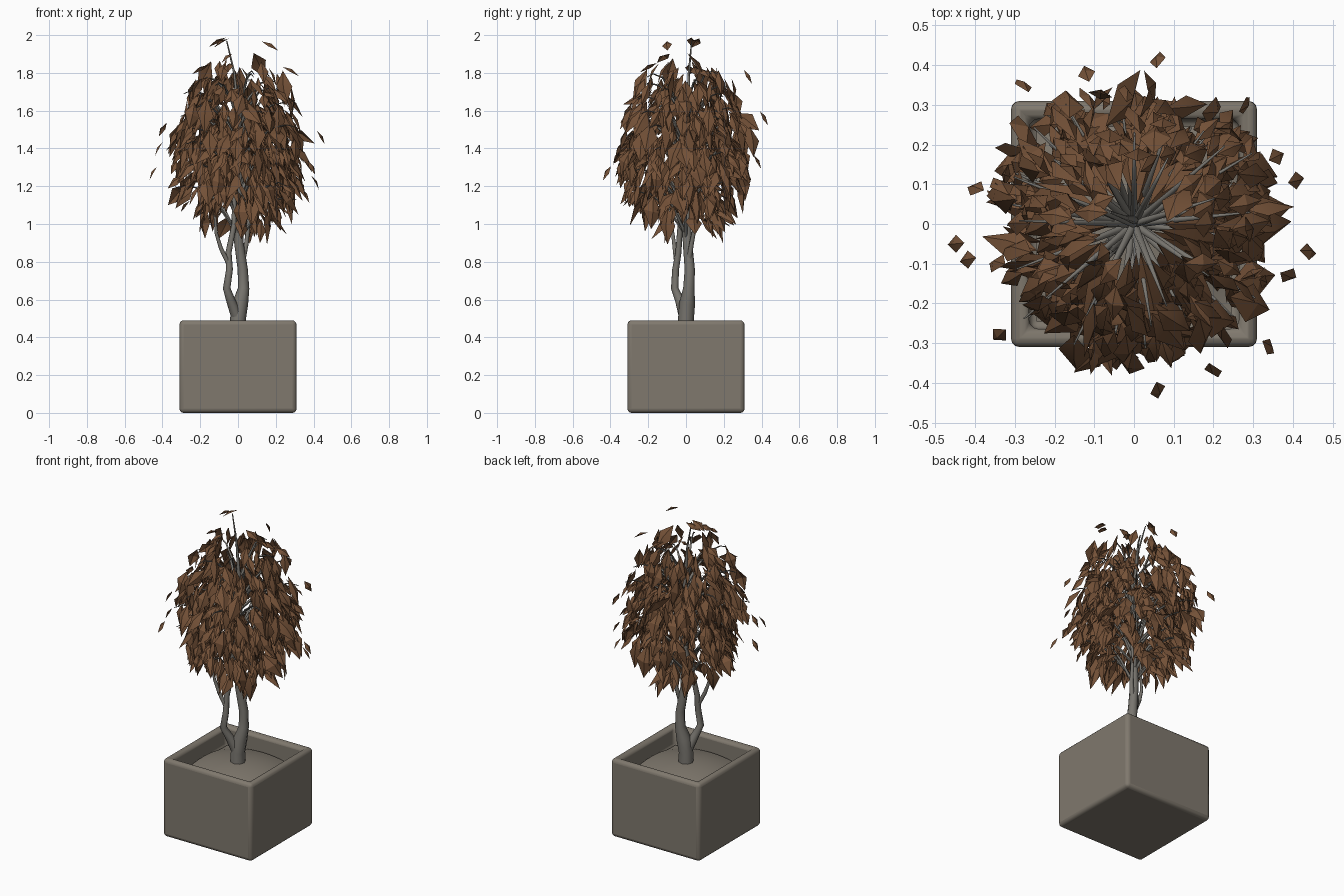
import bpy, bmesh, math, random
from mathutils import Vector

if "Cube" in bpy.data.objects:
    bpy.data.objects.remove(bpy.data.objects["Cube"])

random.seed(11)


def material(name, rgb):
    m = bpy.data.materials.new(name)
    m.diffuse_color = (*rgb, 1)
    m.use_nodes = True
    m.node_tree.nodes["Principled BSDF"].inputs["Base Color"].default_value = m.diffuse_color
    return m


STONE = material("warm grey stone", (0.215, 0.19, 0.155))
BARK = material("grey bark", (0.19, 0.18, 0.16))
LEAF = material("brown leaf", (0.175, 0.083, 0.039))


def add_mesh(name, bm, mat, angle):
    me = bpy.data.meshes.new(name)
    bm.to_mesh(me)
    bm.free()
    ob = bpy.data.objects.new(name, me)
    bpy.context.collection.objects.link(ob)
    me.materials.append(mat)
    smooth(ob, angle)
    return ob


def smooth(ob, angle):
    bpy.ops.object.select_all(action='DESELECT')
    ob.select_set(True)
    bpy.context.view_layer.objects.active = ob
    bpy.ops.object.shade_smooth_by_angle(angle=math.radians(angle))


def add_tubes(name, paths, mat, sides_res=1):
    """Tapered tubes; every path is a list of (x, y, z, radius)."""
    cu = bpy.data.curves.new(name, 'CURVE')
    cu.dimensions = '3D'
    cu.bevel_depth = 1.0
    cu.bevel_resolution = sides_res
    cu.use_fill_caps = True
    for path in paths:
        sp = cu.splines.new('POLY')
        sp.points.add(len(path) - 1)
        for p, (x, y, z, r) in zip(sp.points, path):
            p.co = (x, y, z, 1)
            p.radius = r
    ob = bpy.data.objects.new(name, cu)
    bpy.context.collection.objects.link(ob)
    bpy.ops.object.select_all(action='DESELECT')
    ob.select_set(True)
    bpy.context.view_layer.objects.active = ob
    bpy.ops.object.convert(target='MESH')
    ob = bpy.context.object
    ob.data.materials.clear()
    ob.data.materials.append(mat)
    smooth(ob, 60)


# Planter: rounded box with a sunken square opening
bm = bmesh.new()
bmesh.ops.create_cube(bm, size=1)
for v in bm.verts:
    v.co = (v.co.x * 0.62, v.co.y * 0.62, (v.co.z + 0.5) * 0.49)
bm.faces.ensure_lookup_table()
top = max(bm.faces, key=lambda f: f.calc_center_median().z)
bmesh.ops.inset_region(bm, faces=[top], thickness=0.065)
ext = bmesh.ops.extrude_face_region(bm, geom=[top])
bmesh.ops.translate(bm, vec=(0, 0, -0.13),
                    verts=[g for g in ext["geom"] if isinstance(g, bmesh.types.BMVert)])
bmesh.ops.delete(bm, geom=[top], context='FACES')
bmesh.ops.recalc_face_normals(bm, faces=bm.faces)
pot = add_mesh("planter", bm, STONE, 40)
bev = pot.modifiers.new("rounded edges", 'BEVEL')
bev.width = 0.022
bev.segments = 3

# Soil: low mound inside the planter
bm = bmesh.new()
bmesh.ops.create_grid(bm, x_segments=12, y_segments=12, size=0.246)
for v in bm.verts:
    d = min(1, v.co.length / 0.3)
    v.co.z = 0.38 + 0.06 * (1 - d * d)
add_mesh("soil", bm, STONE, 60)

# Trunk: main stem, forked stem and thin side stems
main = [(0, 0, .40, .045), (0, 0, .50, .042), (.012, .006, .58, .042), (.03, .015, .66, .03),
        (.025, .02, .76, .027), (.005, .008, .9, .025), (0, .0, 1.1, .022), (.005, .01, 1.35, .017),
        (0, .01, 1.6, .011), (-.02, .015, 1.8, .006), (-.06, .03, 1.97, .003)]
fork = [(-.01, -.01, .52, .03), (-.04, -.035, .60, .024), (-.06, -.06, .66, .02),
        (-.045, -.055, .76, .018), (-.05, -.04, .85, .016), (-.02, -.03, 1.0, .014),
        (-.02, -.03, 1.25, .01), (-.06, -.07, 1.5, .005)]
side_a = [(-.05, -.05, .79, .013), (-.09, -.06, .87, .011), (-.115, -.07, .95, .009),
          (-.13, -.1, 1.15, .006)]
side_b = [(.02, .01, .78, .015), (.045, .03, .9, .012), (.06, .06, 1.05, .009),
          (.12, .1, 1.3, .005)]
add_tubes("trunk", [main, fork, side_a, side_b], BARK, 2)

# Crown outline: height -> radius
OUTLINE = [(.84, .06), (.95, .2), (1.08, .3), (1.2, .36), (1.35, .385), (1.5, .375),
           (1.65, .33), (1.78, .25), (1.88, .13), (1.96, .05)]


def crown_radius(z):
    for (z0, r0), (z1, r1) in zip(OUTLINE, OUTLINE[1:]):
        if z <= z1:
            return r0 + (r1 - r0) * max(0, (z - z0) / (z1 - z0))
    return 0.04


# Branches: thin arching limbs from the stem to the crown shell
limbs = []
N = 46
for i in range(N):
    a = i * 2.39996 + random.uniform(-.2, .2)
    z1 = 1.12 + .68 * (i + .5) / N
    z0 = z1 - random.uniform(.16, .26)
    r = crown_radius(z1) * random.uniform(.75, .97)
    pts = []
    for t in (0, .3, .6, .85, 1):
        lift = math.sin(t * math.pi * .62) / math.sin(math.pi * .62)
        pts.append((r * t * math.cos(a), r * t * math.sin(a),
                    z0 + (z1 - z0) * lift, .008 * (1 - t) + .002))
    limbs.append(pts)
add_tubes("branches", limbs, BARK)

# Leaves: folded kite blades hanging outward and down
leaf_bm = bmesh.new()


def add_leaf(center, azimuth, pitch, length, width, roll):
    out = Vector((math.cos(azimuth), math.sin(azimuth), 0))
    d = out * math.cos(pitch) + Vector((0, 0, -math.sin(pitch)))
    side = Vector((-math.sin(azimuth), math.cos(azimuth), 0))
    n = side.cross(d)
    if n.dot(out) < 0:
        n = -n
    side, n = (side * math.cos(roll) + n * math.sin(roll),
               n * math.cos(roll) - side * math.sin(roll))
    b = Vector(center) - d * length * .5

    def pt(u, s, h):
        return leaf_bm.verts.new(b + d * length * u + side * width * s + n * width * h)
    base, mid, tip = pt(0, 0, 0), pt(.5, 0, .22), pt(1, 0, -.1)
    le, ri = pt(.5, .5, 0), pt(.42, -.5, 0)
    for f in ((base, mid, le), (base, ri, mid), (mid, tip, le), (ri, tip, mid)):
        leaf_bm.faces.new(f)


for i in range(500):
    z = random.triangular(.9, 1.86, 1.36)
    a = random.uniform(0, 2 * math.pi)
    k = random.uniform(.3, 1) ** .5
    length = random.uniform(.09, .2)
    pitch = math.radians(random.gauss(62, 17))
    r = max(.03, crown_radius(z) * k - .02)
    add_leaf((r * math.cos(a), r * math.sin(a), z), a + random.gauss(0, .45), pitch,
             length, length * random.uniform(.36, .58), random.gauss(0, .6))

# Long inner leaves spreading from the stem
for i in range(40):
    a = i * 2.39996
    z = random.uniform(1.25, 1.62)
    r = random.uniform(.13, .22)
    add_leaf((r * math.cos(a), r * math.sin(a), z), a, random.uniform(.5, 1.0),
             random.uniform(.2, .28), random.uniform(.05, .08), random.gauss(0, .4))

# Stray leaves at the outer edge: x, y, z
for x, y, z in [(.44, -.07, 1.46), (-.45, -.05, 1.27), (-.42, -.09, 1.4), (.06, .415, 1.56),
                (.06, -.42, 1.27), (-.12, .38, 1.33), (-.28, .35, 1.45), (.41, .11, 1.22),
                (.34, -.31, 1.2), (.2, -.37, 1.35), (-.4, .09, 1.5), (.39, -.13, 1.3),
                (-.34, -.28, 1.3), (.36, .17, 1.15), (.28, .3, 1.5), (-.02, .33, 1.78)]:
    add_leaf((x, y, z), math.atan2(y, x), 1.0, .085, .045, random.gauss(0, .5))
for x, y, z, a in [(-.11, .03, 1.965, 3.1), (-.09, .05, 1.96, 3.6), (.17, -.1, 1.945, 0),
                   (-.06, -.12, 1.88, 4), (-.2, .02, 1.82, 3), (.14, .1, 1.8, .6),
                   (.28, .05, 1.81, .2), (-.05, -.2, 1.83, 4.6)]:
    add_leaf((x, y, z), a, .45, .1, .055, .3)
add_mesh("leaves", leaf_bm, LEAF, 30)
